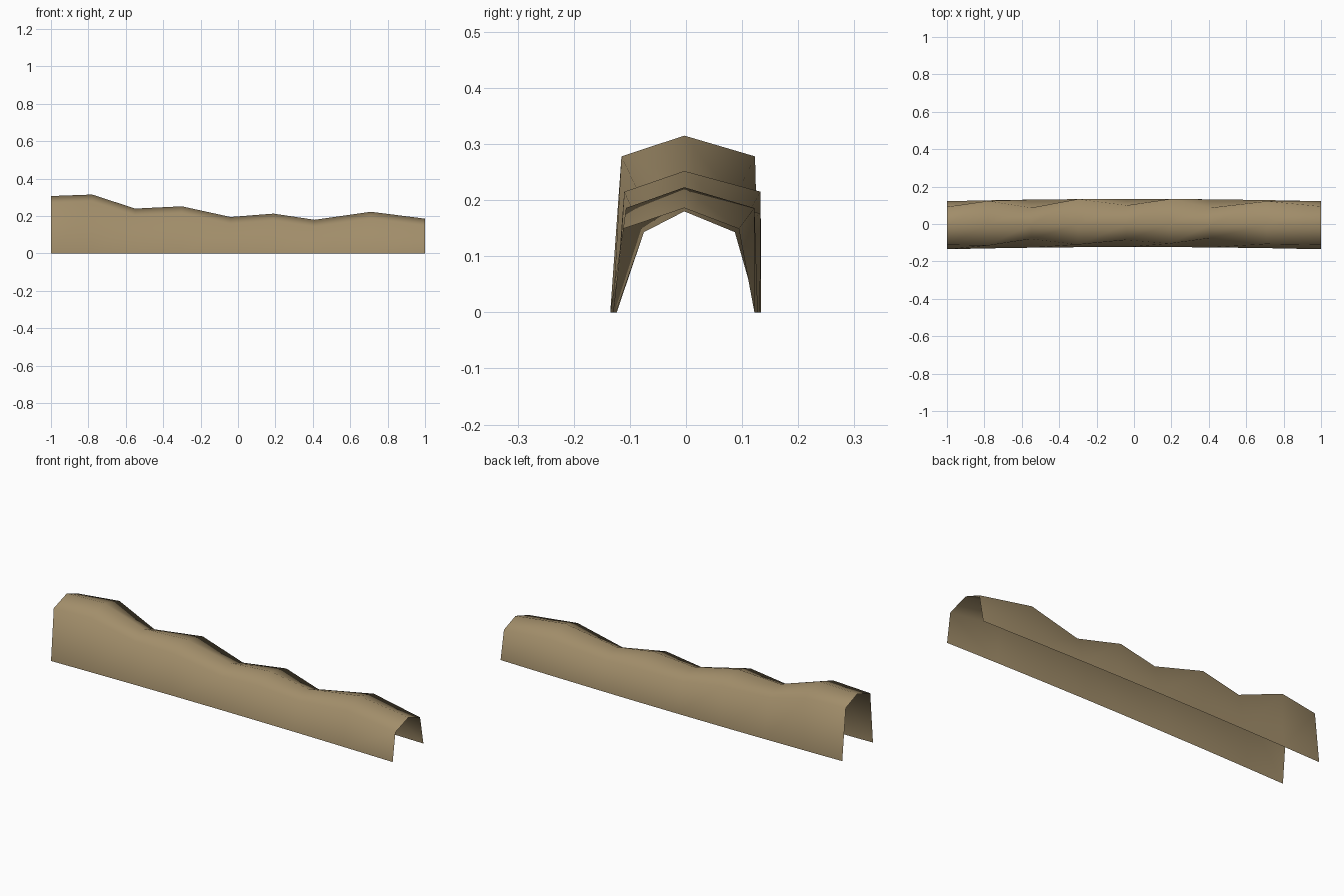
import bpy, bmesh

if "Cube" in bpy.data.objects:
    bpy.data.objects.remove(bpy.data.objects["Cube"])

# One earthy colour
mat = bpy.data.materials.new("dry_earth")
mat.diffuse_color = (0.36, 0.27, 0.145, 1)
mat.use_nodes = True
mat.node_tree.nodes["Principled BSDF"].inputs["Base Color"].default_value = mat.diffuse_color

# Cross-sections along the ridge: x, crest z, front shoulder y, back shoulder y
stations = [
    (-1.00, 0.307, -0.112, 0.092),
    (-0.78, 0.315, -0.115, 0.123),
    (-0.55, 0.240, -0.080, 0.087),
    (-0.30, 0.252, -0.110, 0.133),
    (-0.04, 0.195, -0.085, 0.100),
    (0.19, 0.213, -0.105, 0.133),
    (0.41, 0.180, -0.075, 0.087),
    (0.71, 0.223, -0.107, 0.122),
    (1.00, 0.186, -0.112, 0.094),
]

# Open shell: foot, shoulder, crest, shoulder, foot; the feet bow gently backwards
bm = bmesh.new()
rows = []
for x, top, front, back in stations:
    bow = 0.012 * (1 - x * x)
    section = [(-0.135 + bow, 0), (front, top - 0.037), (-0.003, top),
               (back, top - 0.037), (0.122 + bow, 0)]
    rows.append([bm.verts.new((x, y, z)) for y, z in section])
for a, b in zip(rows, rows[1:]):
    for i in range(4):
        f = bm.faces.new((a[i], b[i], b[i + 1], a[i + 1]))
        f.smooth = True

mesh = bpy.data.meshes.new("earth_ridge")
bm.to_mesh(mesh)
bm.free()
mesh.materials.append(mat)
ridge = bpy.data.objects.new("earth_ridge", mesh)
bpy.context.collection.objects.link(ridge)
